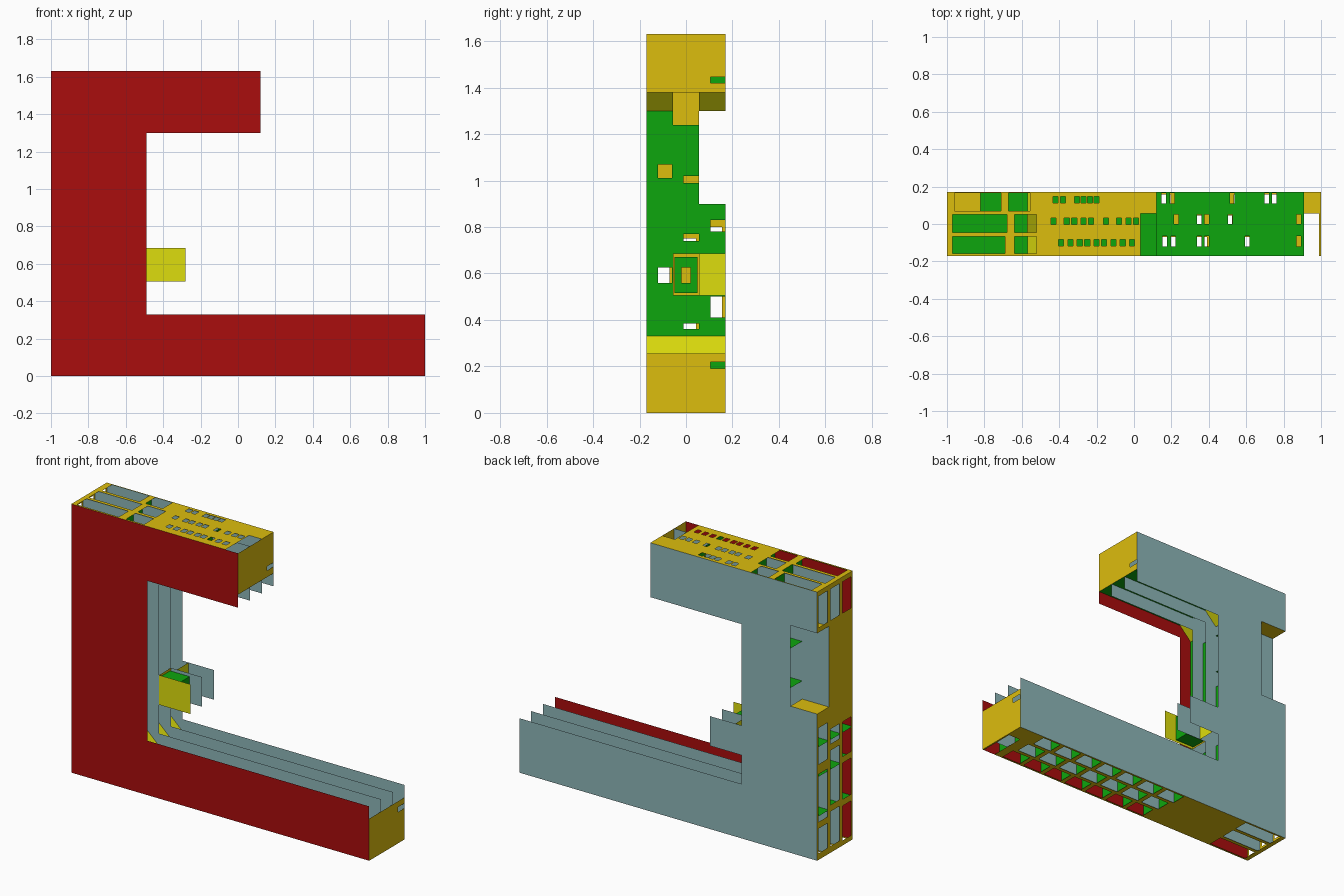
import bpy

if "Cube" in bpy.data.objects:
    bpy.data.objects.remove(bpy.data.objects["Cube"])

COL = {"red": (0.4, 0.004, 0.004), "teal": (0.27, 0.47, 0.48), "gold": (0.72, 0.51, 0.004),
       "green": (0.004, 0.38, 0.004), "yellow": (0.73, 0.73, 0.004)}
MAT = {}
for n, c in COL.items():
    MAT[n] = bpy.data.materials.new(n)
    MAT[n].diffuse_color = (*c, 1)


def add_mesh(name, verts, faces, mat):
    me = bpy.data.meshes.new(name)
    me.from_pydata(verts, [], faces)
    me.materials.append(MAT[mat])
    ob = bpy.data.objects.new(name, me)
    bpy.context.collection.objects.link(ob)
    return ob


def place(axis, pos, u, v):
    return {"x": (pos, u, v), "y": (u, pos, v), "z": (u, v, pos)}[axis]


def sheet(name, axis, pos, rects, mat, holes=(), flip=False):
    """Flat sheet made of rectangles (u0, u1, v0, v1) with rectangular holes."""
    every = list(rects) + list(holes)
    us = sorted({r[i] for r in every for i in (0, 1)})
    vs = sorted({r[i] for r in every for i in (2, 3)})
    inside = lambda u, v, rs: any(r[0] < u < r[1] and r[2] < v < r[3] for r in rs)
    index, verts, faces = {}, [], []

    def vert(i, j):
        if (i, j) not in index:
            index[i, j] = len(verts)
            verts.append(place(axis, pos, us[i], vs[j]))
        return index[i, j]

    for i in range(len(us) - 1):
        for j in range(len(vs) - 1):
            u, v = (us[i] + us[i + 1]) / 2, (vs[j] + vs[j + 1]) / 2
            if inside(u, v, rects) and not inside(u, v, holes):
                f = [vert(i, j), vert(i + 1, j), vert(i + 1, j + 1), vert(i, j + 1)]
                faces.append(f[::-1] if flip else f)
    return add_mesh(name, verts, faces, mat)


def slope(name, p, q, y0, y1, mat):
    """Slanted strip between two (x, z) points."""
    return add_mesh(name, [(p[0], y0, p[1]), (p[0], y1, p[1]), (q[0], y1, q[1]), (q[0], y0, q[1])],
                    [(0, 1, 2, 3)], mat)


W, M = 0.17, 0.057                      # outer and inner plate positions
H, TOP, BOT = 1.63, 1.38, 0.255         # height, upper and lower channel floors
SP, IN = -0.57, -0.49                   # spine channel floor, spine edge
BAYS = [("front", -W, -M), ("middle", -M, M), ("rear", M, W)]


# C-shaped plates
def plate(name, y, mat, knob=False, notch=False):
    pts = [(-1, 0), (1, 0), (1, 0.33), (IN, 0.33)]
    if knob:
        pts += [(IN, 0.505), (-0.28, 0.505), (-0.28, 0.685), (IN, 0.685)]
    pts += [(IN, 1.3), (0.12, 1.3), (0.12, H), (-1, H)]
    if notch:
        pts += [(-1, TOP), (-0.82, TOP), (-0.82, 0.89), (-1, 0.89)]
    face = list(range(len(pts)))
    add_mesh(name, [(x, y, z) for x, z in pts], [face[::-1] if y > 0 else face], mat)


plate("front_plate", -W, "red")
plate("inner_plate_front", -M, "teal")
plate("inner_plate_rear", M, "teal", knob=True)
plate("rear_plate", W, "teal", knob=True, notch=True)
sheet("knob_front_plate", "y", -M, [(IN, -0.28, 0.505, 0.685)], "yellow")

# top skin with large slots and small perforations
holes = [(-0.97, -0.69, -0.158, -0.067), (-0.64, -0.52, -0.158, -0.067),
         (-0.97, -0.68, -0.045, 0.05), (-0.64, -0.52, -0.045, 0.05),
         (-0.96, -0.71, 0.07, 0.165), (-0.67, -0.555, 0.07, 0.165),
         (0.035, 0.12, -W, M)]
rows = {-0.1: [-0.39, -0.34, -0.29, -0.25, -0.2, -0.16, -0.11, -0.06, -0.01],
        0.015: [-0.43, -0.36, -0.32, -0.27, -0.23, -0.15, -0.08, -0.03, 0.01],
        0.13: [-0.42, -0.38, -0.305, -0.27, -0.235, -0.2]}
for y, xs in rows.items():
    holes += [(x - 0.014, x + 0.014, y - 0.018, y + 0.018) for x in xs]
sheet("top_skin", "z", H, [(-1, 0.12, -W, W)], "gold", holes)

# bottom skin with slots between the ribs
holes = [(0.91, 0.99, -W, M)]
for k, (_, y0, y1) in enumerate(BAYS):
    holes.append((-0.97, -0.71, y0 + 0.012, y1 - 0.012))
    for i in range(7):
        x = -0.2 + 0.155 * i - 0.02 * k
        holes.append((x, x + 0.125, y0 + 0.012, y1 - 0.012))
sheet("bottom_skin", "z", 0, [(-1, 1, -W, W)], "gold", holes, flip=True)

# end skins with a small slot each
sheet("lower_arm_end", "x", 1, [(-W, W, 0, BOT)], "gold", [(0.105, 0.168, 0.19, 0.22)])
sheet("upper_arm_end", "x", 0.12, [(-W, W, TOP, H)], "gold", [(0.105, 0.168, 1.42, 1.445)])

# back skin of the spine, open beside the notch
holes = [(M, W, 0.89, TOP)]
slots = {"front": [(0.03, 0.24), (0.28, 0.5), (0.54, 0.75)],
         "middle": [(0.04, 0.25), (0.29, 0.62), (0.66, 0.75)],
         "rear": [(0.04, 0.19), (0.23, 0.52), (0.58, 0.8)]}
for n, y0, y1 in BAYS:
    holes += [(y0 + 0.014, y1 - 0.014, a, b) for a, b in slots[n] + [(1.41, 1.6)]]
sheet("spine_skin", "x", -1, [(-W, W, 0, H)], "gold", holes, flip=True)
for n, z in (("floor", 0.89), ("ceiling", TOP)):
    sheet("notch_" + n, "z", z, [(-1, -0.82, M, W)], "gold")

# channel floors of both arms
holes = []
for y0, y1, xs in ((-0.12, -0.065, (0.165, 0.21, 0.35, 0.39, 0.605, 0.88)),
                   (0.0, 0.05, (0.225, 0.35, 0.39, 0.515, 0.88)),
                   (0.11, 0.165, (0.16, 0.205, 0.525, 0.71, 0.75))):
    holes += [(x - 0.012, x + 0.012, y0, y1) for x in xs]
sheet("lower_channel_floor", "z", BOT, [(IN, 0.91, -W, W)], "green", holes)
sheet("upper_channel_floor", "z", TOP, [(IN, 0.12, -W, W)], "green", flip=True)

# channel floor of the spine with cable openings
sheet("spine_channel_floor", "x", SP,
      [(-W, -M, 0.33, 1.3), (-M, M, 0.33, 0.505), (-M, M, 0.685, 1.24),
       (M, W, 0.33, 0.505), (M, W, 0.685, 0.9)], "green",
      [(-0.12, -0.06, 0.56, 0.625), (-0.12, -0.06, 1.01, 1.07), (-0.01, 0.055, 0.36, 0.385),
       (-0.01, 0.055, 0.74, 0.77), (-0.01, 0.055, 0.99, 1.02),
       (0.105, 0.168, 0.41, 0.5), (0.105, 0.168, 0.78, 0.83)])

# slanted corner strips, none in the upper middle bay
for n, y0, y1 in BAYS:
    slope("lower_corner_" + n, (SP, 0.33), (IN, BOT), y0, y1, "yellow")
    if n != "middle":
        slope("upper_corner_" + n, (IN, TOP), (SP, 1.3), y0, y1, "yellow")

# knob inside: middle box and rear panel
sheet("knob_rim", "x", IN, [(-M, M, 0.505, 0.685)], "gold")
sheet("knob_cap", "x", -0.36, [(-0.05, 0.05, 0.515, 0.67)], "green", [(-0.02, 0.02, 0.56, 0.625)])
sheet("knob_rear_panel", "x", -0.45, [(M, W, 0.505, 0.685)], "yellow")
for n, z in (("bottom", 0.515), ("top", 0.67)):
    sheet("knob_box_" + n, "z", z, [(IN, -0.36, -0.05, 0.05)], "green")
for n, y in (("front", -0.05), ("rear", 0.05)):
    sheet("knob_box_" + n, "y", y, [(IN, -0.36, 0.515, 0.67)], "green")

# cross ribs inside the arms and shelves inside the spine
for k, (n, y0, y1) in enumerate(BAYS):
    for i in range(8):
        x = -0.215 + 0.155 * i - 0.02 * k
        sheet(f"lower_rib_{n}_{i}", "x", x, [(y0, y1, 0, BOT)], "green")
    for i, x in enumerate((-0.66, -0.48, -0.13)):
        sheet(f"upper_rib_{n}_{i}", "x", x - 0.02 * k, [(y0, y1, TOP, H)], "green")
    sheet("heel_rib_" + n, "x", -0.69, [(y0, y1, 0, BOT)], "green")
    for i, z in enumerate((0.265, 0.505, 0.685, 1.0, 1.24)):
        x0 = -0.82 if n == "rear" and z > 0.89 else -1
        sheet(f"spine_shelf_{n}_{i}", "z", z, [(x0, SP, y0, y1)], "green")

for m in bpy.data.materials:
    if m.users and not m.is_grease_pencil:
        m.use_nodes = True
        m.node_tree.nodes["Principled BSDF"].inputs["Base Color"].default_value = m.diffuse_color
